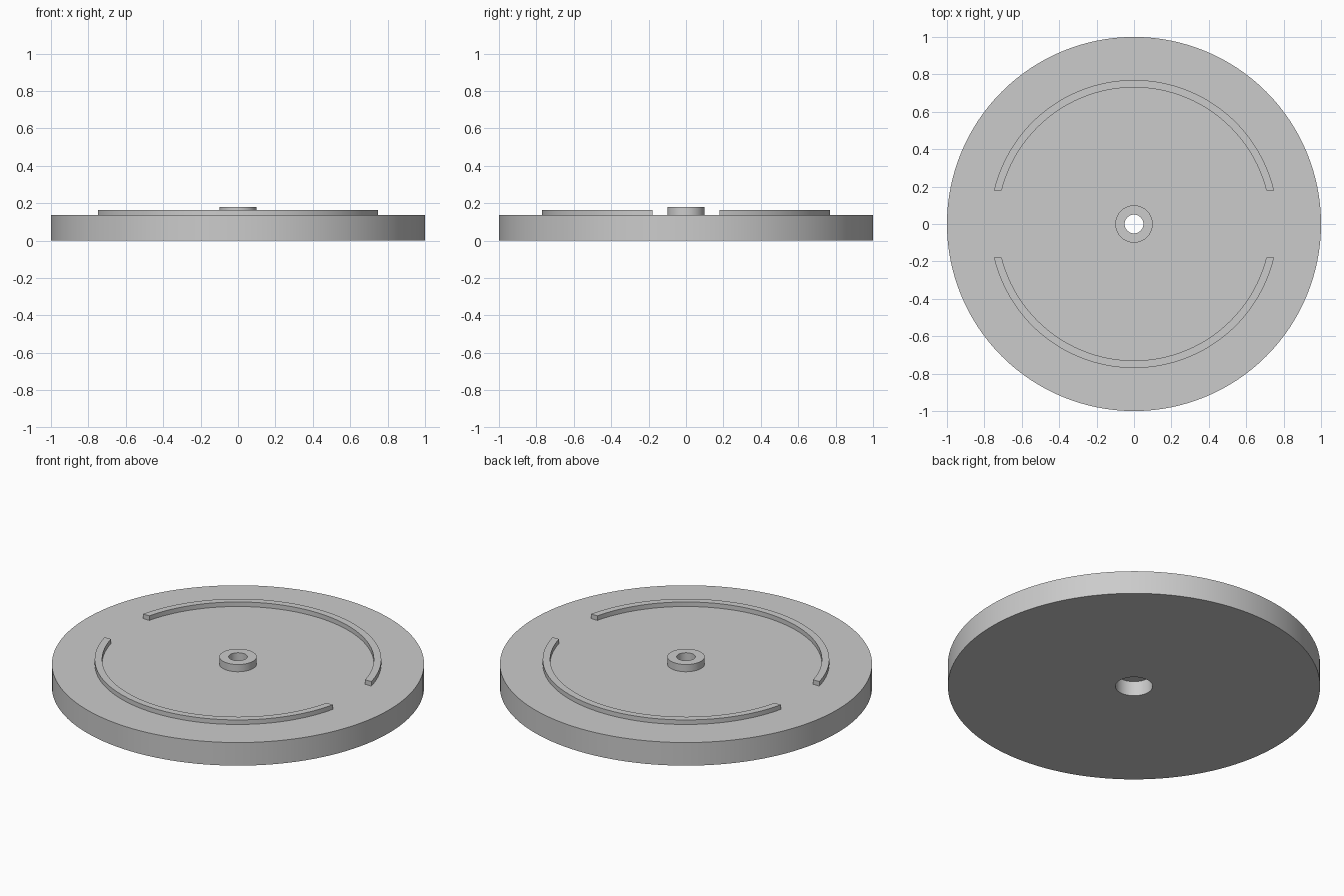
import bpy
import bmesh
import math

cube = bpy.data.objects.get("Cube")
if cube:
    bpy.data.objects.remove(cube, do_unlink=True)

SEGMENTS = 128
DISC_TOP = 0.137

grey = bpy.data.materials.new("plain grey")
grey.use_nodes = True
colour = (0.6, 0.6, 0.6, 1)
grey.diffuse_color = colour
grey.node_tree.nodes["Principled BSDF"].inputs["Base Color"].default_value = colour


def finish(name, bm):
    """Turn a bmesh into a smooth object with sharp rims."""
    bmesh.ops.recalc_face_normals(bm, faces=bm.faces)
    mesh = bpy.data.meshes.new(name)
    bm.to_mesh(mesh)
    bm.free()
    mesh.materials.append(grey)
    obj = bpy.data.objects.new(name, mesh)
    bpy.context.collection.objects.link(obj)
    bpy.ops.object.select_all(action="DESELECT")
    obj.select_set(True)
    bpy.context.view_layer.objects.active = obj
    bpy.ops.object.shade_smooth_by_angle(angle=math.radians(30))
    return obj


def bridge(bm, loop_a, loop_b):
    """Join two closed loops of vertices with quads."""
    n = len(loop_a)
    for i in range(n):
        j = (i + 1) % n
        bm.faces.new((loop_a[i], loop_a[j], loop_b[j], loop_b[i]))


def lathe(name, profile):
    """Revolve a closed (radius, height) profile around z."""
    bm = bmesh.new()
    loops = []
    for s in range(SEGMENTS):
        a = math.tau * s / SEGMENTS
        loops.append([bm.verts.new((r * math.cos(a), r * math.sin(a), z))
                      for r, z in profile])
    for s in range(SEGMENTS):
        bridge(bm, loops[s], loops[(s + 1) % SEGMENTS])
    return finish(name, bm)


def arc_rib(name, side, inner=0.73, outer=0.77, end_y=0.18,
            bottom=DISC_TOP - 0.01, top=0.164, steps=64):
    """Raised arc whose two ends are cut parallel to the x axis."""
    bm = bmesh.new()
    loops = []
    for s in range(steps + 1):
        section = []
        for r, z in ((inner, bottom), (outer, bottom), (outer, top), (inner, top)):
            start = math.asin(end_y / r)
            a = start + (math.pi - 2 * start) * s / steps
            section.append(bm.verts.new((r * math.cos(a), side * r * math.sin(a), z)))
        loops.append(section)
    for a, b in zip(loops, loops[1:]):
        bridge(bm, a, b)
    bm.faces.new(loops[0])
    bm.faces.new(loops[-1])
    return finish(name, bm)


# Disc with a raised hub, a through hole and a wider recess underneath
lathe("disc_with_hub", [
    (0.1, 0), (1, 0), (1, DISC_TOP), (0.1, DISC_TOP),
    (0.1, 0.18), (0.05, 0.18), (0.05, 0.087), (0.1, 0.087),
])

# Pair of curved ribs on the upper face
arc_rib("back_rib", 1)
arc_rib("front_rib", -1)
